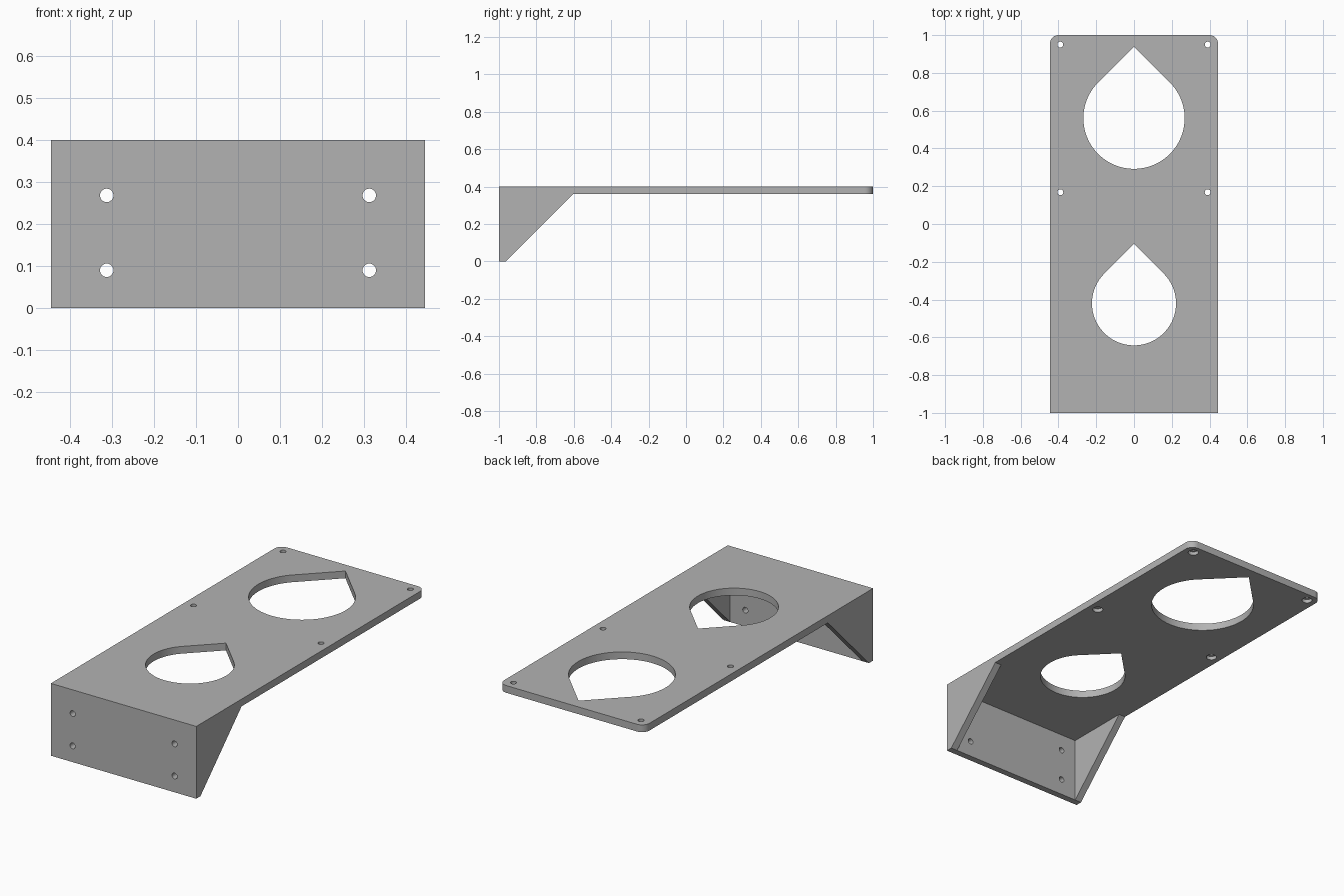
import bpy, bmesh, math
from mathutils import Matrix

cube = bpy.data.objects.get("Cube")
if cube:
    bpy.data.objects.remove(cube, do_unlink=True)

HALF_W, TOP, SHEET, GUSSET = 0.445, 0.4, 0.04, 0.04
UNDER = TOP - SHEET
WALL_IN = -0.964

grey = bpy.data.materials.new("plain_grey")
grey.use_nodes = True
colour = (0.45, 0.45, 0.45, 1)
grey.diffuse_color = colour
grey.node_tree.nodes["Principled BSDF"].inputs["Base Color"].default_value = colour


def prism(name, points, start, end, axis):
    """Extrude a 2D outline: (y, z) along x, (x, z) along y or (x, y) along z."""
    place = {"X": lambda a, b: (start, a, b),
             "Y": lambda a, b: (a, start, b),
             "Z": lambda a, b: (a, b, start)}[axis]
    bm = bmesh.new()
    face = bm.faces.new([bm.verts.new(place(a, b)) for a, b in points])
    new = bmesh.ops.extrude_face_region(bm, geom=[face])["geom"]
    shift = [(end - start) * (axis == k) for k in "XYZ"]
    bmesh.ops.translate(bm, vec=shift,
                        verts=[v for v in new if isinstance(v, bmesh.types.BMVert)])
    bmesh.ops.recalc_face_normals(bm, faces=bm.faces)
    mesh = bpy.data.meshes.new(name)
    bm.to_mesh(mesh)
    bm.free()
    obj = bpy.data.objects.new(name, mesh)
    bpy.context.collection.objects.link(obj)
    return obj


def circle(cx, cy, r, n=32):
    return [(cx + r * math.cos(2 * math.pi * i / n),
             cy + r * math.sin(2 * math.pi * i / n)) for i in range(n)]


def teardrop(cy, r, n=72):
    """Round below, with 45 degree sides that meet in a point."""
    arc = [math.radians(135 + 270 * i / n) for i in range(n + 1)]
    return [(0, cy + r * math.sqrt(2))] + [
        (r * math.cos(a), cy + r * math.sin(a)) for a in arc]


# Bracket body: side outline with the sloping gusset, across the full width
side = [(-1, 0), (WALL_IN, 0), (WALL_IN + UNDER, UNDER), (1, UNDER), (1, TOP), (-1, TOP)]
bracket = prism("bracket", side, -HALF_W, HALF_W, "X")
bracket.data.materials.append(grey)

# Rounded back corners
bm = bmesh.new()
bm.from_mesh(bracket.data)
corners = [e for e in bm.edges if all(v.co.y > 0.99 for v in e.verts)
           and abs(e.verts[0].co.z - e.verts[1].co.z) > 0.01]
bmesh.ops.bevel(bm, geom=corners, offset=0.045, segments=10, profile=0.5, affect="EDGES")
bm.to_mesh(bracket.data)
bm.free()

# Hollow between the gussets
inner = HALF_W - GUSSET
cutters = [prism("hollow_cutter", [(WALL_IN, -0.1), (-0.5, -0.1), (-0.5, UNDER), (WALL_IN, UNDER)],
                 -inner, inner, "X")]

# Teardrop openings in the plate
for cy, r in ((0.56, 0.268), (-0.42, 0.2225)):
    cutters.append(prism("teardrop_cutter", teardrop(cy, r), 0.3, 0.5, "Z"))

for s in (-1, 1):
    # Plate screw holes, recessed from below
    for y in (0.95, 0.168):
        cutters.append(prism("screw_cutter", circle(s * 0.39, y, 0.0155), 0.3, 0.5, "Z"))
        cutters.append(prism("recess_cutter", circle(s * 0.39, y, 0.027), 0.3, UNDER + 0.02, "Z"))
    # Front wall mounting holes
    for z in (0.09, 0.268):
        cutters.append(prism("mount_cutter", circle(s * 0.312, z, 0.016), -1.1, -0.9, "Y"))

# Cut everything out of the body
bpy.ops.object.select_all(action="DESELECT")
bpy.context.view_layer.objects.active = bracket
bracket.select_set(True)
for cutter in cutters:
    cutter.hide_render = True
    mod = bracket.modifiers.new("cut", "BOOLEAN")
    mod.operation = "DIFFERENCE"
    mod.solver = "EXACT"
    mod.object = cutter
    bpy.ops.object.modifier_apply(modifier=mod.name)
    bpy.data.objects.remove(cutter, do_unlink=True)

bpy.ops.object.shade_smooth_by_angle(angle=math.radians(30))
